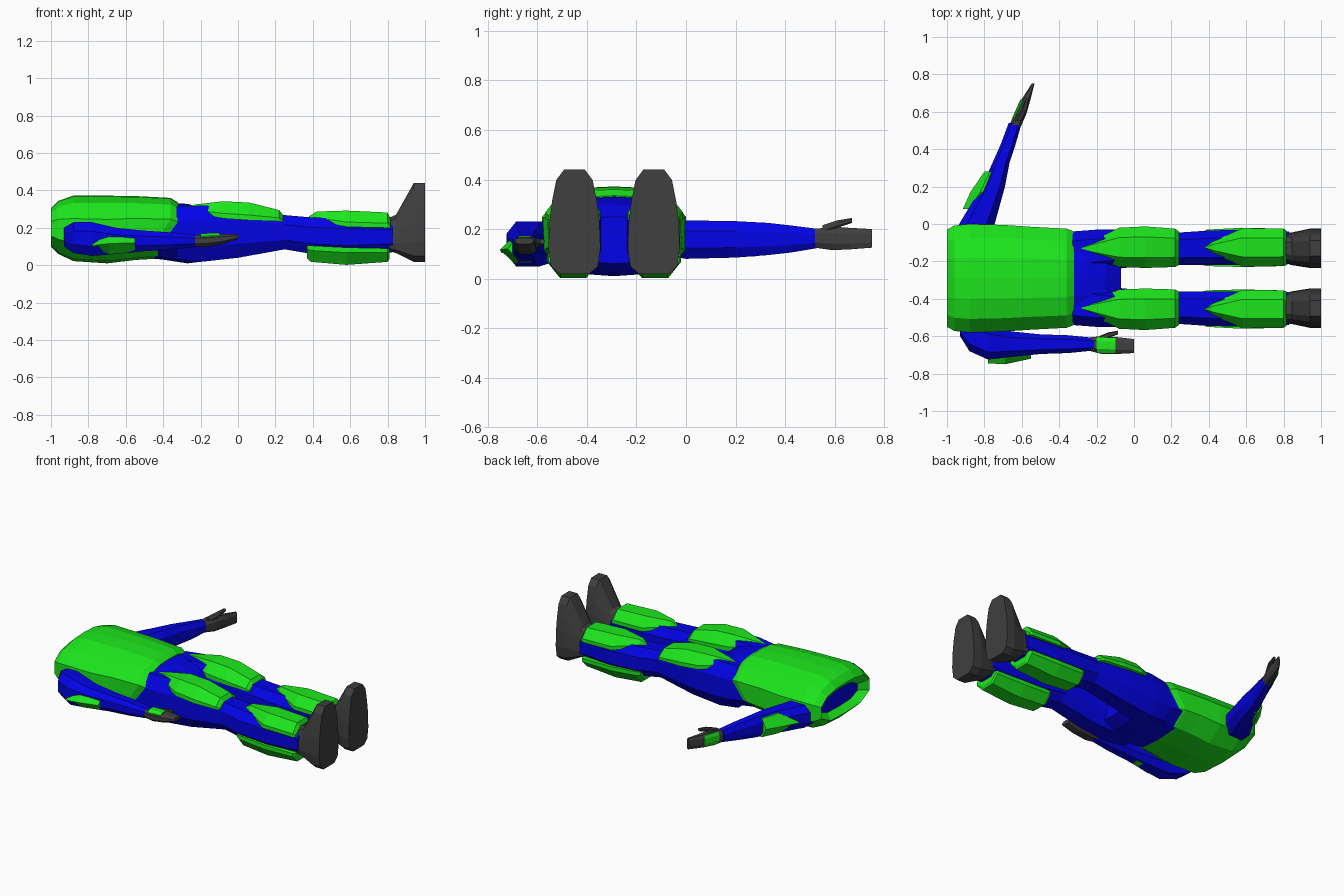
import bpy, bmesh
from mathutils import Vector


def material(name, rgb):
    m = bpy.data.materials.new(name)
    m.diffuse_color = (*rgb, 1)
    return m


GREEN = material("armour green", (0.012, 0.80, 0.012))
BLUE = material("suit blue", (0.001, 0.001, 0.87))
DARK = material("dark grey", (0.05, 0.05, 0.05))

MID = -0.29  # centre line of the body in y

# Unit cross-sections (across, up)
OCT = [(-.55, -1), (.55, -1), (1, -.45), (1, .45), (.55, 1), (-.55, 1), (-1, .45), (-1, -.45)]
TORSO = [(-.62, -.93), (0, -1), (.62, -.93), (1, -.45), (1, .3), (.75, .78), (.38, .97),
         (0, 1), (-.38, .97), (-.75, .78), (-1, .3), (-1, -.45)]
ARCH = [(-1, -1), (1, -1), (1, -.4), (.5, 1), (-.5, 1), (-1, -.4)]
POINT = [(-1, -.05), (0, 1), (1, 1), (1, -1), (0, -1)]
SOLE = [(-.55, -1), (.55, -1), (.9, -.85), (1, -.5), (.96, 0), (.86, .4), (.7, .8), (.4, 1),
        (-.4, 1), (-.7, .8), (-.86, .4), (-.96, 0), (-1, -.5), (-.9, -.85)]


def loft(name, rings, mat, section=OCT, axis="x", mirror=False, tweak=None, end_mat=None):
    """Rings are (position, across0, across1, z0, z1) along the x or y axis."""
    bm = bmesh.new()
    loops = []
    for p, a0, a1, z0, z1 in rings:
        loop = []
        for u, v in section:
            a = (a0 + a1) / 2 + u * (a1 - a0) / 2
            z = (z0 + z1) / 2 + v * (z1 - z0) / 2
            co = Vector((p, a, z) if axis == "x" else (a, p, z))
            loop.append(bm.verts.new(tweak(co) if tweak else co))
        loops.append(loop)
    n = len(section)
    for A, B in zip(loops, loops[1:]):
        for i in range(n):
            j = (i + 1) % n
            bm.faces.new((A[i], A[j], B[j], B[i]))
    cap = bm.faces.new(loops[0])
    bm.faces.new(loops[-1])
    if end_mat:
        cap.material_index = 1
    if mirror:
        geom = bmesh.ops.duplicate(bm, geom=bm.verts[:] + bm.edges[:] + bm.faces[:])["geom"]
        for v in geom:
            if isinstance(v, bmesh.types.BMVert):
                v.co.y = 2 * MID - v.co.y
    bmesh.ops.recalc_face_normals(bm, faces=bm.faces[:])
    me = bpy.data.meshes.new(name)
    bm.to_mesh(me)
    bm.free()
    me.materials.append(mat)
    if end_mat:
        me.materials.append(end_mat)
    ob = bpy.data.objects.new(name, me)
    bpy.context.collection.objects.link(ob)
    return ob


# Vest: the back hem is shorter than the front, the neck end is recessed
def hem(co):
    if co.x > -0.4 and co.z < 0.17:
        co.x -= 0.08
    return co


loft("vest", [(-.95, -.49, -.09, .13, .25), (-.985, -.535, -.045, .11, .28),
              (-1.0, -.55, -.03, .10, .305), (-.96, -.572, -.008, .06, .345),
              (-.88, -.58, 0, .022, .372), (-.70, -.575, -.005, .010, .372),
              (-.55, -.565, -.015, .028, .37), (-.36, -.555, -.025, .035, .36),
              (-.32, -.54, -.04, .045, .335)],
     GREEN, TORSO, tweak=hem, end_mat=BLUE)

# Waist and pelvis
loft("pelvis", [(-.60, -.53, -.05, .05, .33), (-.40, -.54, -.04, .03, .335),
                (-.27, -.54, -.04, .01, .328), (-.15, -.50, -.08, .025, .30),
                (-.07, -.42, -.16, .06, .25)], BLUE, TORSO)

# Legs
loft("legs", [(-.33, -.54, -.31, .03, .31), (-.20, -.55, -.33, .018, .32),
              (0, -.55, -.35, .04, .31), (.25, -.535, -.36, .085, .268),
              (.40, -.545, -.36, .06, .255), (.60, -.55, -.36, .05, .25),
              (.83, -.54, -.365, .07, .235)], BLUE, mirror=True)

# Leg armour
loft("thigh_plates", [(-.28, -.455, -.445, .29, .315), (-.22, -.49, -.41, .28, .326),
                      (-.08, -.56, -.35, .25, .342), (.06, -.567, -.345, .24, .335),
                      (.22, -.555, -.35, .235, .295), (.24, -.54, -.36, .23, .27)],
     GREEN, ARCH, mirror=True)
loft("shin_plates", [(.38, -.46, -.45, .235, .262), (.42, -.485, -.425, .24, .287),
                     (.58, -.558, -.352, .205, .292), (.80, -.555, -.355, .20, .282),
                     (.815, -.545, -.36, .20, .25)], GREEN, ARCH, mirror=True)
loft("calf_plates", [(.37, -.54, -.36, .105, .035), (.39, -.55, -.355, .105, .018),
                     (.58, -.56, -.35, .095, .002), (.80, -.555, -.355, .09, .018),
                     (.81, -.54, -.36, .09, .035)], GREEN, ARCH, mirror=True)

# Boots
loft("boots", [(.81, -.535, -.37, .075, .255), (.845, -.535, -.36, .065, .27),
               (.94, -.555, -.345, .018, .44), (1.0, -.555, -.345, .018, .44)],
     DARK, SOLE, mirror=True)

# Right arm, lying along the body
loft("right_arm", [(-.93, -.60, -.50, .10, .20), (-.88, -.68, -.50, .065, .23),
                   (-.78, -.725, -.55, .05, .23), (-.65, -.71, -.575, .06, .20),
                   (-.50, -.695, -.59, .075, .185), (-.35, -.69, -.595, .085, .175),
                   (-.20, -.675, -.61, .10, .16)], BLUE)
loft("right_hand", [(-.23, -.68, -.605, .10, .16), (-.17, -.695, -.60, .098, .165),
                    (-.09, -.695, -.605, .11, .168), (0, -.69, -.615, .14, .165)], DARK)
loft("right_thumb", [(-.20, -.64, -.605, .12, .155), (-.14, -.61, -.58, .13, .16),
                     (-.085, -.59, -.57, .14, .16)], DARK)
loft("right_hand_plate", [(-.20, -.69, -.605, .15, .170), (-.10, -.69, -.61, .155, .173)],
     GREEN, ARCH)
loft("right_forearm_plate", [(-.78, -.745, -.67, .095, .115), (-.69, -.75, -.63, .06, .178),
                             (-.55, -.72, -.62, .068, .178)], GREEN, POINT)

# Left arm, stretched out sideways
loft("left_arm", [(-.06, -.95, -.76, .09, .23), (.0, -.935, -.745, .08, .235),
                  (.20, -.815, -.69, .085, .232), (.33, -.755, -.665, .095, .225),
                  (.42, -.715, -.635, .105, .215), (.54, -.67, -.60, .125, .20)],
     BLUE, axis="y")
loft("left_hand", [(.52, -.67, -.605, .125, .20), (.59, -.64, -.575, .115, .21),
                   (.66, -.605, -.555, .118, .205), (.75, -.547, -.532, .125, .20)],
     DARK, axis="y")
loft("left_thumb", [(.55, -.635, -.60, .18, .215), (.61, -.60, -.57, .205, .235),
                    (.67, -.58, -.56, .225, .245)], DARK, axis="y")
loft("left_hand_plate", [(.57, -.65, -.62, .125, .205), (.665, -.608, -.58, .125, .20)],
     GREEN, axis="y")
loft("left_forearm_plate", [(.08, -.915, -.85, .14, .16), (.17, -.875, -.77, .09, .225),
                            (.28, -.80, -.74, .09, .215)], GREEN, POINT, axis="y")
